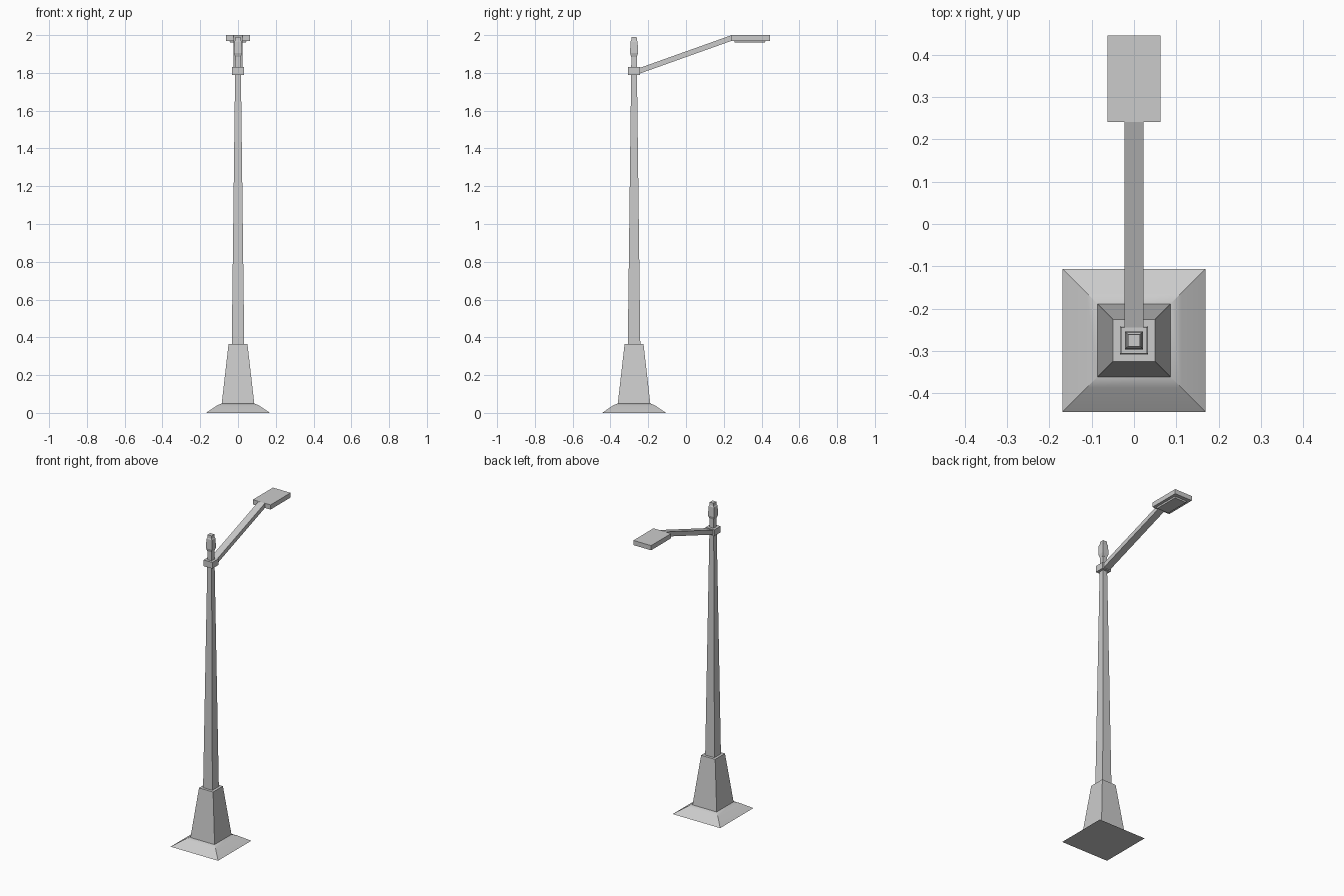
import bpy, bmesh, math

if "Cube" in bpy.data.objects:
    bpy.data.objects.remove(bpy.data.objects["Cube"])

POLE_Y = -0.275


def loft(name, rings):
    """Bridge a list of four-cornered rings and cap both ends."""
    bm = bmesh.new()
    loops = [[bm.verts.new(p) for p in ring] for ring in rings]
    for a, b in zip(loops, loops[1:]):
        for i in range(4):
            j = (i + 1) % 4
            bm.faces.new((a[i], a[j], b[j], b[i]))
    bm.faces.new(loops[0][::-1])
    bm.faces.new(loops[-1])
    bmesh.ops.recalc_face_normals(bm, faces=bm.faces)
    mesh = bpy.data.meshes.new(name)
    bm.to_mesh(mesh)
    bm.free()
    ob = bpy.data.objects.new(name, mesh)
    bpy.context.collection.objects.link(ob)
    return ob


def rect(hx, hy, y, z):
    return [(-hx, y - hy, z), (hx, y - hy, z), (hx, y + hy, z), (-hx, y + hy, z)]


def square_stack(name, profile):
    """Square column around the pole axis from (half width, z) pairs."""
    return loft(name, [rect(h, h, POLE_Y, z) for h, z in profile])


# Flared foot, softly shaded along its curve
foot = square_stack("foot_plate", [(0.169, 0), (0.112, 0.039), (0.086, 0.05)])
bpy.context.view_layer.objects.active = foot
foot.select_set(True)
bpy.ops.object.shade_smooth_by_angle(angle=math.radians(30))
foot.select_set(False)

# Pedestal, tapered pole and collar
square_stack("pedestal", [(0.086, 0.05), (0.05, 0.365)])
square_stack("pole", [(0.033, 0.365), (0.014, 1.91)])
square_stack("collar", [(0.031, 1.79), (0.031, 1.83)])

# Finial on the pole tip
square_stack("finial", [(0.015, 1.885), (0.021, 1.905), (0.019, 1.965),
                        (0.015, 1.972), (0.014, 1.99)])

# Sloping arm
W = 0.0225
loft("arm", [[(-W, y, z), (W, y, z), (W, y, z + 0.03), (-W, y, z + 0.03)]
             for y, z in ((-0.246, 1.796), (0.242, 1.97))])

# Lamp head and the lens beneath it
loft("lamp_head", [rect(0.063, 0.102, 0.343, z) for z in (1.97, 2.0)])
loft("lens", [rect(0.042, 0.08, 0.338, 1.961), rect(0.045, 0.083, 0.338, 1.971)])
